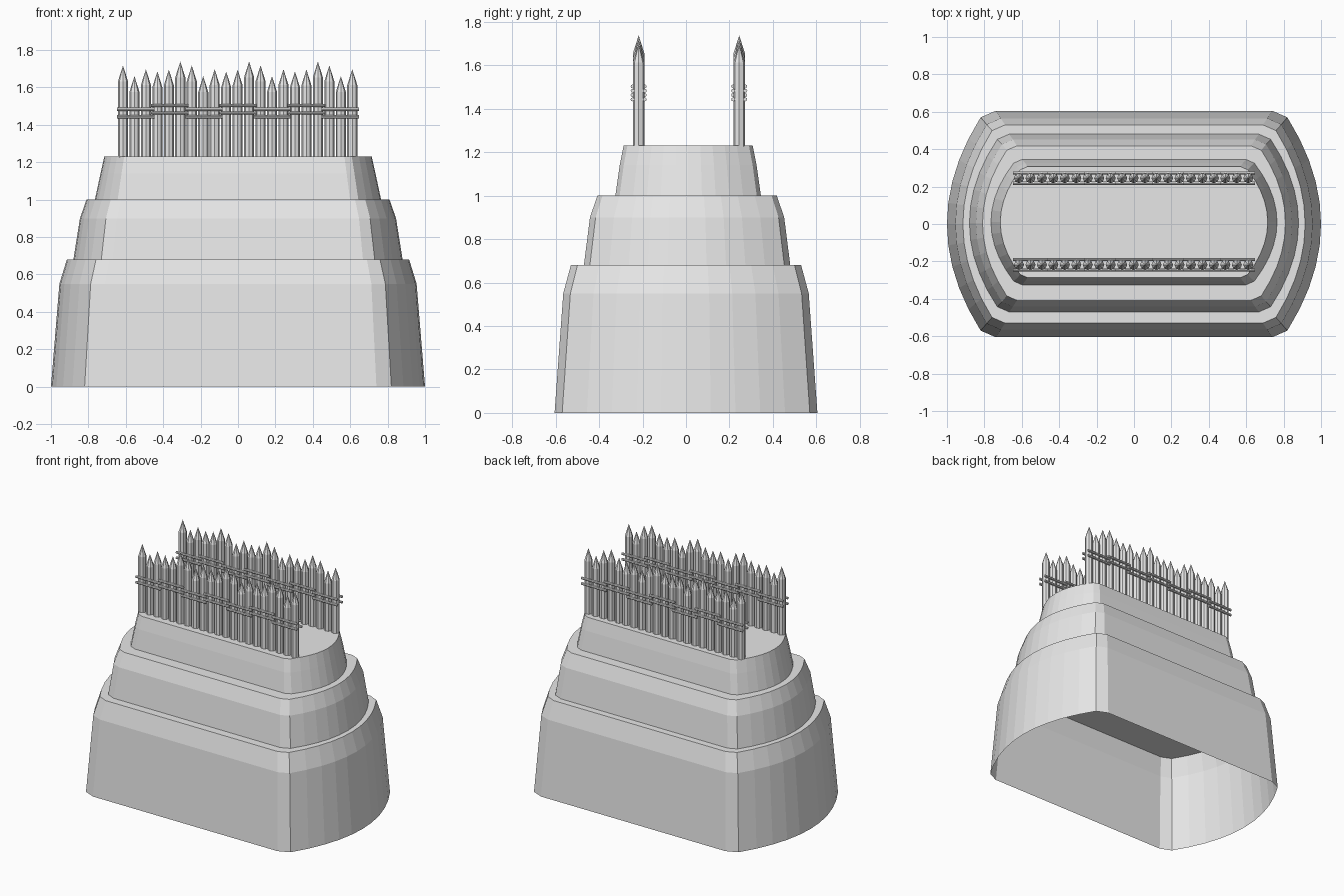
import bpy, bmesh, math
from mathutils import Matrix

if "Cube" in bpy.data.objects:
    bpy.data.objects.remove(bpy.data.objects["Cube"], do_unlink=True)

stone = bpy.data.materials.new("pale grey")
stone.use_nodes = True
stone.diffuse_color = (0.8, 0.8, 0.8, 1)
stone.node_tree.nodes["Principled BSDF"].inputs["Base Color"].default_value = (0.8, 0.8, 0.8, 1)


def finish(bm, name):
    bmesh.ops.recalc_face_normals(bm, faces=bm.faces)
    mesh = bpy.data.meshes.new(name)
    bm.to_mesh(mesh)
    bm.free()
    mesh.materials.append(stone)
    obj = bpy.data.objects.new(name, mesh)
    bpy.context.collection.objects.link(obj)
    return obj


def outline(half_x, half_y, segments=10):
    """Straight long sides, small corner chamfers and bowed ends."""
    corner = 0.74 - 0.6 * (1 - half_x)
    k = half_y / 0.605
    arc_x, arc_y = corner + 0.08 * k, half_y - 0.035 * k
    end = [(corner, -half_y)]
    for i in range(segments + 1):
        t = 2 * i / segments - 1
        end.append((half_x - (half_x - arc_x) * t * t, arc_y * t))
    end.append((corner, half_y))
    return end + [(-x, -y) for x, y in end]


def tier(name, center_y, levels):
    """Open-bottomed shell lofted through (z, half_x, half_y) levels, capped on top."""
    bm = bmesh.new()
    rings = [[bm.verts.new((x, y + center_y, z)) for x, y in outline(hx, hy)]
             for z, hx, hy in levels]
    for low, high in zip(rings, rings[1:]):
        n = len(low)
        for i in range(n):
            j = (i + 1) % n
            bm.faces.new((low[i], low[j], high[j], high[i]))
    bm.faces.new(rings[-1])
    obj = finish(bm, name)
    # make sure the shell faces outwards
    top = max(obj.data.polygons, key=lambda p: p.center.z)
    if top.normal.z < 0:
        obj.data.flip_normals()


# Stepped mound
tier("lower_tier", 0, [(0, 1, 0.605), (0.55, 0.955, 0.565), (0.68, 0.915, 0.53)])
tier("middle_tier", 0.005, [(0.68, 0.88, 0.475), (0.9, 0.845, 0.447), (1.0, 0.81, 0.413)])
tier("upper_tier", 0.01, [(1.0, 0.765, 0.335), (1.14, 0.735, 0.315), (1.23, 0.715, 0.297)])

# Palisade dimensions
TIPS = [1.717, 1.66, 1.697, 1.685, 1.695, 1.738]
POSTS, SPACING, FIRST = 21, 0.0613, -0.615
POST_R, POINT, BASE = 0.027, 0.085, 1.225
RAILS, RAIL_STEP, RAIL_LEN, RAIL_R = 7, 0.182, 0.2, 0.009


def posts(name, y):
    """Row of sharpened stakes with a repeating height rhythm."""
    bm = bmesh.new()
    for i in range(POSTS):
        x, tip = FIRST + i * SPACING, TIPS[i % len(TIPS)]
        shoulder = tip - POINT
        shaft = Matrix.Translation((x, y, (BASE + shoulder) / 2))
        bmesh.ops.create_cone(bm, segments=8, radius1=POST_R, radius2=POST_R,
                              depth=shoulder - BASE, matrix=shaft)
        point = Matrix.Translation((x, y, tip - POINT / 2))
        bmesh.ops.create_cone(bm, segments=8, radius1=POST_R, radius2=0,
                              depth=POINT, matrix=point)
    bmesh.ops.remove_doubles(bm, verts=bm.verts, dist=0.0005)
    finish(bm, name)


def rails(name, y):
    """Overlapping pairs of thin poles on both faces of a row."""
    bm = bmesh.new()
    turn = Matrix.Rotation(math.pi / 2, 4, "Y")
    for i in range(RAILS):
        x = (i - (RAILS - 1) / 2) * RAIL_STEP
        lift = 0.02 * (i % 2)
        for side in (-1, 1):
            for z in (1.483, 1.443):
                place = Matrix.Translation((x, y + side * 0.028, z + lift))
                bmesh.ops.create_cone(bm, cap_ends=True, segments=8, radius1=RAIL_R,
                                      radius2=RAIL_R, depth=RAIL_LEN, matrix=place @ turn)
    finish(bm, name)


# Two facing palisade rows
for label, y in (("front", -0.218), ("back", 0.245)):
    posts(label + "_posts", y)
    rails(label + "_rails", y)
